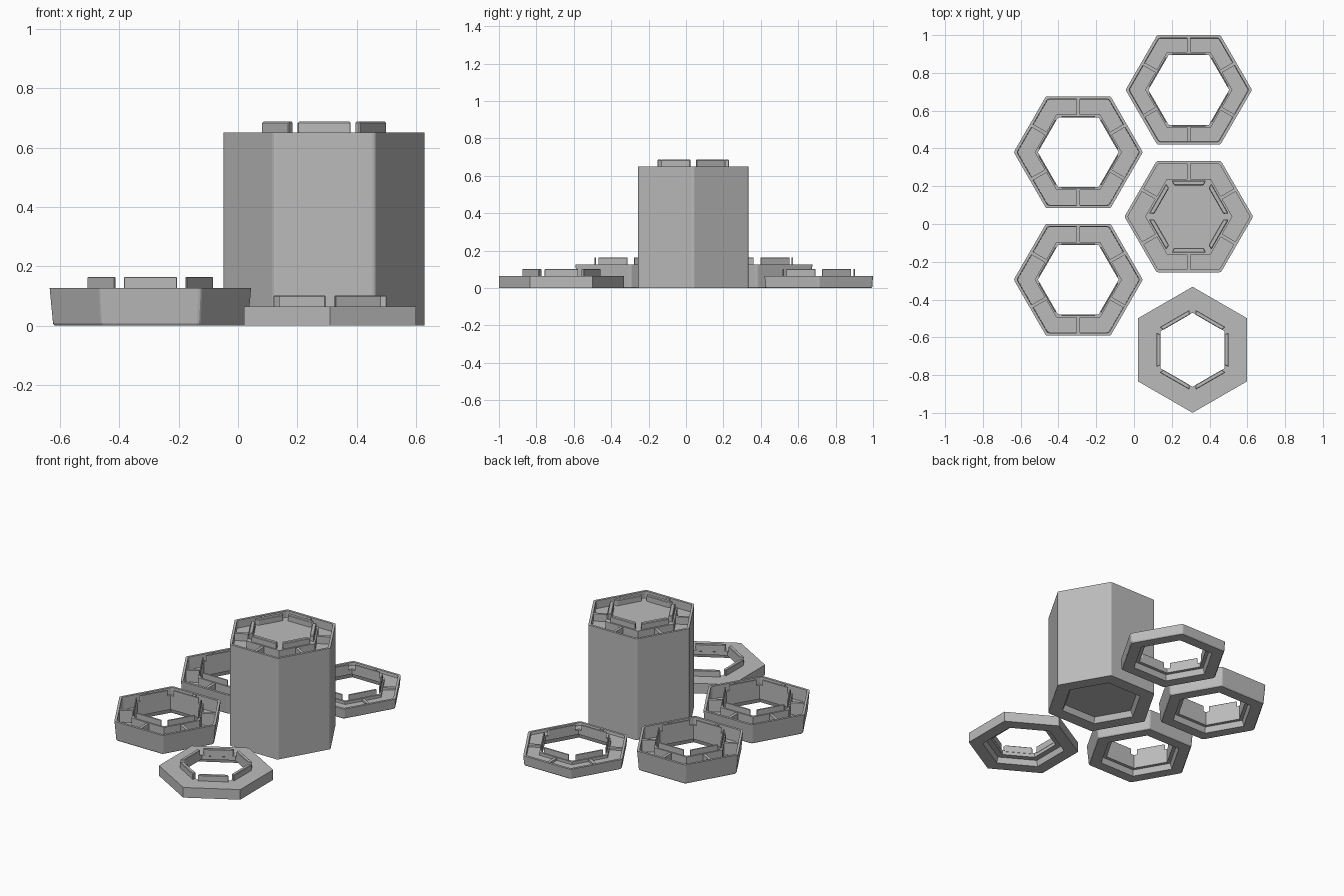
import bpy, bmesh, math

if "Cube" in bpy.data.objects:
    bpy.data.objects.remove(bpy.data.objects["Cube"])

grey = bpy.data.materials.new("plain_grey")
grey.diffuse_color = (0.5, 0.5, 0.5, 1)
grey.use_nodes = True
grey.node_tree.nodes["Principled BSDF"].inputs["Base Color"].default_value = grey.diffuse_color
C30 = math.cos(math.pi / 6)


def hex_loop(apothem, z, r, turn):
    """Hexagon outline with slightly rounded corners."""
    pts = []
    d = (apothem - r) / C30
    for k in range(6):
        a = turn + k * math.pi / 3
        arc = (-30, 0, 30) if r else (0,)
        rr = r if r else 0
        for t in arc:
            b = a + math.radians(t)
            pts.append((d * math.cos(a) + rr * math.cos(b),
                        d * math.sin(a) + rr * math.sin(b), z))
    return pts


def finish(name, bm, loc):
    bmesh.ops.recalc_face_normals(bm, faces=bm.faces[:])
    me = bpy.data.meshes.new(name)
    bm.to_mesh(me)
    bm.free()
    me.materials.append(grey)
    ob = bpy.data.objects.new(name, me)
    ob.location = (loc[0], loc[1], 0)
    bpy.context.collection.objects.link(ob)
    return ob


def hex_body(name, loc, profile, r=0.015, turn=0.0, closed=True):
    """Sweep an (apothem, z) profile around a hexagon; open profiles get end caps."""
    bm = bmesh.new()
    loops = [[bm.verts.new(p) for p in hex_loop(a, z, r if a > 0.25 else r * 0.1, turn)]
             for a, z in profile]
    n = len(loops[0])
    pairs = list(zip(loops, loops[1:]))
    if closed:
        pairs.append((loops[-1], loops[0]))
    for p, q in pairs:
        for i in range(n):
            j = (i + 1) % n
            bm.faces.new((p[i], p[j], q[j], q[i]))
    if not closed:
        bm.faces.new(loops[0])
        bm.faces.new(loops[-1])
    return finish(name, bm, loc)


def side_blocks(name, loc, r0, r1, half, z0, z1, turn=0.0, bevel=0.0):
    """One block at the middle of each hexagon side."""
    bm = bmesh.new()
    for k in range(6):
        a = turn + math.pi / 6 + k * math.pi / 3
        c, s = math.cos(a), math.sin(a)
        v = [bm.verts.new((r * c - t * s, r * s + t * c, z))
             for z in (z0, z1)
             for r, t in ((r0, -half * (r0 / r1 if bevel else 1)), (r1, -half),
                          (r1, half), (r0, half * (r0 / r1 if bevel else 1)))]
        for f in ((0, 3, 2, 1), (4, 5, 6, 7), (0, 1, 5, 4),
                  (1, 2, 6, 5), (2, 3, 7, 6), (3, 0, 4, 7)):
            bm.faces.new([v[i] for i in f])
    ob = finish(name, bm, loc)
    if bevel:
        m = ob.modifiers.new("soft_edges", 'BEVEL')
        m.width = bevel
        m.segments = 1
    return ob


CLIP = 0.037          # clip height above the rim
SOCKET = [(0.205, 0.036), (0.215, 0.0)]   # recess under each piece

# Open rings with pockets, ribs and thin clips
rings = [("tall_ring_back", (-0.295, 0.38), 0.127, 0.296),
         ("tall_ring_front", (-0.295, -0.295), 0.127, 0.296),
         ("low_ring", (0.29, 0.71), 0.065, 0.29)]
for name, loc, h, out in rings:
    floor = 0.047
    hex_body(name, loc, [(0.281, 0), (0.286, 0.007), (out, h), (out - 0.015, h),
                         (out - 0.017, floor), (0.2, floor), (0.2, h),
                         (0.185, h), (0.185, 0.036)] + SOCKET)
    side_blocks(name + "_ribs", loc, 0.195, out - 0.01, 0.009, floor - 0.005, h - 0.004)
    side_blocks(name + "_clips", loc, 0.185, 0.193, 0.09, h - 0.01, h + CLIP, bevel=0.002)

# Tower: pocketed top around a solid core, recess underneath
tower = (0.29, 0.039)
H = 0.65
hex_body("tower", tower, [(0.2, 0.036)] + SOCKET[1:] +
         [(0.295, 0), (0.295, H), (0.28, H), (0.28, 0.6), (0.2, 0.6), (0.2, H), (0.165, H)],
         closed=False)
side_blocks("tower_ribs", tower, 0.195, 0.285, 0.009, 0.595, H - 0.004)
side_blocks("tower_clips", tower, 0.166, 0.191, 0.091, H - 0.01, H + CLIP, bevel=0.004)

# Flat cover ring, turned by 30 degrees, with sharp corners
cover = (0.31, -0.666)
turn = math.pi / 6
hex_body("cover_ring", cover, [(0.289, 0), (0.289, 0.065), (0.17, 0.065), (0.17, 0.036)] + SOCKET,
         r=0, turn=turn)
side_blocks("cover_clips", cover, 0.169, 0.191, 0.091, 0.055, 0.065 + CLIP, turn=turn, bevel=0.003)
